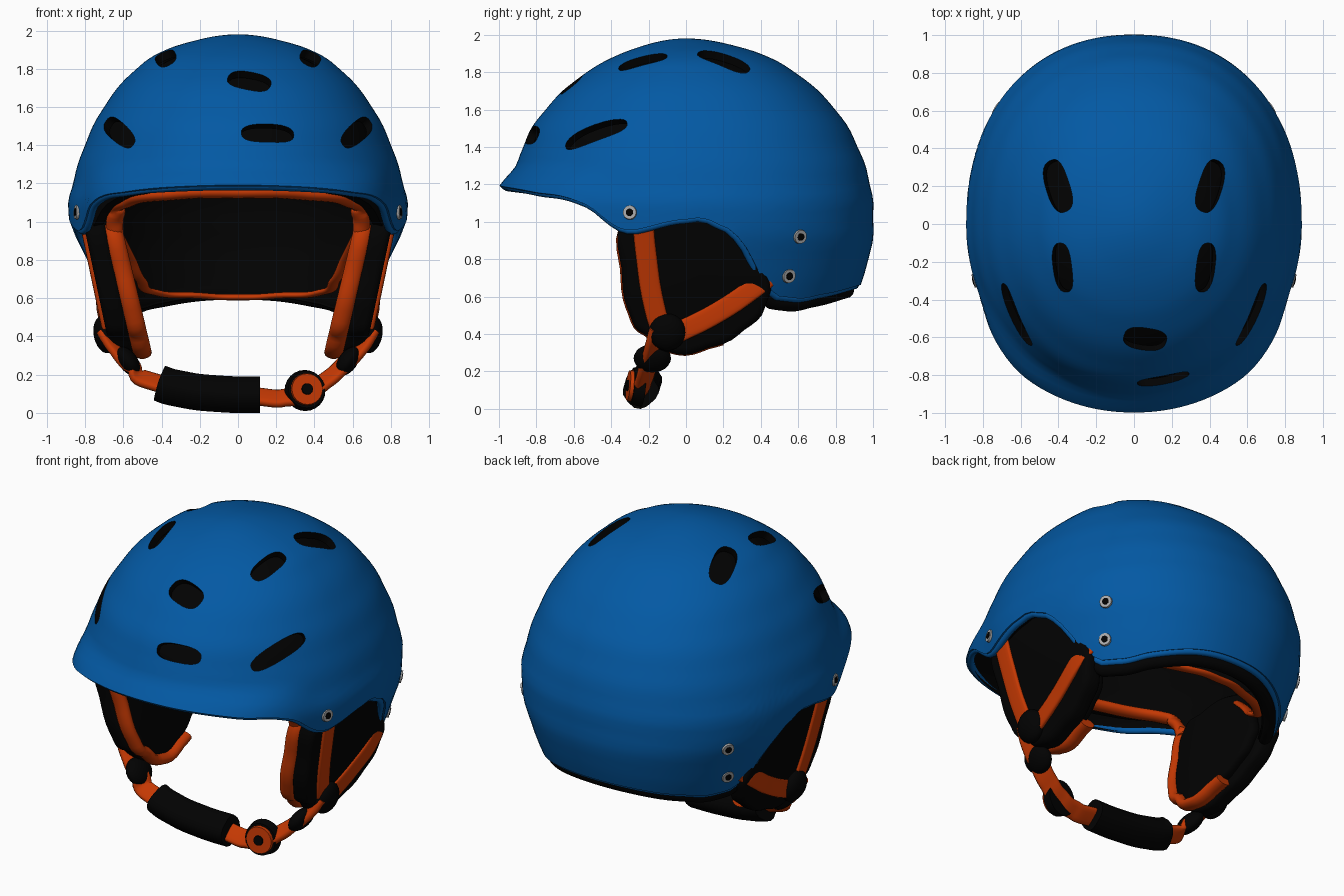
import bpy, bmesh, math
from mathutils import Vector, Matrix

if "Cube" in bpy.data.objects:
    bpy.data.objects.remove(bpy.data.objects["Cube"])


def material(name, color):
    m = bpy.data.materials.new(name)
    m.use_nodes = True
    m.diffuse_color = (*color, 1)
    m.node_tree.nodes["Principled BSDF"].inputs["Base Color"].default_value = (*color, 1)
    return m


BLUE = material("shell blue", (0.001, 0.1, 0.37))
ORANGE = material("strap orange", (0.55, 0.04, 0.001))
BLACK = material("padding black", (0.0006, 0.0006, 0.0006))
GREY = material("rivet grey", (0.4, 0.4, 0.4))


def finish(ob, angle=40):
    # bake modifiers, then smooth with sharp edges kept
    bpy.context.view_layer.update()
    dg = bpy.context.evaluated_depsgraph_get()
    baked = bpy.data.meshes.new_from_object(ob.evaluated_get(dg))
    ob.modifiers.clear()
    ob.data = baked
    bpy.ops.object.select_all(action="DESELECT")
    ob.select_set(True)
    bpy.context.view_layer.objects.active = ob
    bpy.ops.object.shade_smooth_by_angle(angle=math.radians(angle))


def from_bm(name, bm, *mats):
    bmesh.ops.recalc_face_normals(bm, faces=bm.faces)
    me = bpy.data.meshes.new(name)
    bm.to_mesh(me)
    bm.free()
    for m in mats:
        me.materials.append(m)
    ob = bpy.data.objects.new(name, me)
    bpy.context.collection.objects.link(ob)
    return ob


def interp(tab, x):
    # smooth curve through (x, y) pairs
    x = min(max(x, tab[0][0]), tab[-1][0])
    i = next(k for k in range(len(tab) - 1) if x <= tab[k + 1][0])

    def slope(k):
        a, b = tab[max(k - 1, 0)], tab[min(k + 1, len(tab) - 1)]
        return (b[1] - a[1]) / (b[0] - a[0])
    (x0, y0), (x1, y1) = tab[i], tab[i + 1]
    h = x1 - x0
    t = (x - x0) / h
    a, b = y0 + slope(i) * h * t, y1 - slope(i + 1) * h * (1 - t)
    s = t * t * (3 - 2 * t)
    return a * (1 - s) + b * s


def smooth(a, b, x):
    t = min(max((x - a) / (b - a), 0), 1)
    return t * t * (3 - 2 * t)


def signed_pow(v, p):
    return math.copysign(abs(v) ** p, v)


def spline(pts, n=8, closed=False):
    keys = pts[-2:] + pts + pts[:3] if closed else pts
    lo, hi = (2, len(pts) + 2) if closed else (0, len(pts) - 1)
    axes = [[(i, p[k]) for i, p in enumerate(keys)] for k in range(len(pts[0]))]
    total = (hi - lo) * n
    return [Vector([interp(a, lo + j / n) for a in axes]) for j in range(total + (not closed))]


def sweep(name, pts, a, b, mat, wide=(0, 0, 1), closed=False, power=1.0, k=14):
    # rounded section (a along 'wide', b across it) carried along a path
    bm = bmesh.new()
    rings, n = [], len(pts)
    for i, p in enumerate(pts):
        q0 = pts[i - 1] if closed or i else p
        q1 = pts[(i + 1) % n] if closed or i < n - 1 else p
        t = (q1 - q0).normalized()
        w = Vector(wide)
        w = (w - t * w.dot(t)).normalized()
        d = t.cross(w)
        ring = []
        for j in range(k):
            c, s = math.cos(j * math.tau / k), math.sin(j * math.tau / k)
            ring.append(bm.verts.new(p + w * a * signed_pow(c, power) + d * b * signed_pow(s, power)))
        rings.append(ring)
    for i in range(n if closed else n - 1):
        r, q = rings[i], rings[(i + 1) % n]
        for j in range(k):
            bm.faces.new((r[j], r[(j + 1) % k], q[(j + 1) % k], q[j]))
    if not closed:
        bm.faces.new(rings[0])
        bm.faces.new(rings[-1])
    finish(from_bm(name, bm, mat), 60)


# Dome: half width, front reach and back reach by height; rim height by depth
TOP = 1.98
PROFILE = [(1.98, 0, 0, 0), (1.95, .215, .20, .225), (1.9, .375, .345, .395), (1.8, .53, .53, .58),
           (1.6, .70, .75, .797), (1.4, .80, .87, .917), (1.2, .862, .915, .982),
           (1.03, .885, .92, 1.0), (.8, .83, .9, .975), (.5, .72, .85, .87)]
RIM = [(-1, 1.18), (-.8, 1.145), (-.58, 1.09), (-.46, 1.0), (-.37, .95), (-.27, .95), (0, 1.0),
       (.18, .97), (.32, .855), (.4, .73), (.48, .635), (.6, .585), (.8, .6), (1, .65)]
TABLES = [[(math.sqrt(TOP - r[0]), r[c]) for r in PROFILE] for c in (1, 2, 3)]


def roundness(y):
    return 2.05 if y < 0 else 2.2


def reach(z):
    return [interp(t, math.sqrt(max(TOP - z, 0))) for t in TABLES]


def side_x(y, z):
    w, f, b = reach(z)
    p = roundness(y)
    return w * (1 - abs(y / (f if y < 0 else b)) ** p) ** (1 / p)


def dome(name, mat, scale, drop, rim_shift, flare, thick, n=128, m=44):
    bm = bmesh.new()
    pole = bm.verts.new((0, 0, TOP - drop))
    cols = []
    for i in range(n):
        c, s = math.cos(i * math.tau / n), math.sin(i * math.tau / n)
        xn, yn = [signed_pow(v, 2 / roundness(c)) for v in (s, c)]
        span = math.sqrt(TOP - interp(RIM, yn) - rim_shift(yn))
        col = []
        for j in range(1, m + 1):
            z = TOP - (span * j / m) ** 2
            w, f, b = reach(z)
            k = scale * (1 + flare * smooth(.35, .85, -yn) * smooth(1.32, 1.17, z))
            col.append(bm.verts.new((xn * w * k, yn * (f if yn < 0 else b) * k, z - drop)))
        cols.append(col)
    for i in range(n):
        p, q = cols[i], cols[(i + 1) % n]
        bm.faces.new((pole, p[0], q[0]))
        for j in range(m - 1):
            bm.faces.new((p[j], p[j + 1], q[j + 1], q[j]))
    edge = [c[-1].co.copy() for c in cols]
    ob = from_bm(name, bm, mat, BLACK)
    mod = ob.modifiers.new("thickness", "SOLIDIFY")
    mod.thickness, mod.offset, mod.material_offset = thick, -1, 1
    return ob, edge


shell, rim = dome("shell", BLUE, 1, 0, lambda y: .012, .095, .045)
liner, _ = dome("liner", BLACK, .93, .05, lambda y: .06 * (1 - smooth(.25, .5, y)), 0, .05)
finish(liner)
sweep("shell_rim", [p - Vector((p.x, p.y, 0)).normalized() * .03 for p in rim], .022, .02, BLUE, closed=True)

# Vents: centre, long direction, half length, half width
vents = [((.155, -.82, 1.46), (1, 0, .09), .14, .052), ((.06, -.62, 1.75), (1, 0, -.42), .115, .074)]
for s in (1, -1):
    vents += [((s * .62, -.48, 1.465), (s * .2, .4, .17), .19, .05),
              ((s * .375, -.23, 1.85), (s * .1, 1, .2), .135, .055),
              ((s * .4, .2, 1.85), (s * .35, 1, -.3), .15, .068)]
bm = bmesh.new()
for loc, along, length, width in vents:
    loc = Vector(loc)
    nz = (loc - Vector((0, 0, .95))).normalized()
    nx = Vector(along)
    nx = (nx - nz * nx.dot(nz)).normalized()
    place = Matrix.Translation(loc) @ Matrix((nx, nz.cross(nx), nz)).transposed().to_4x4()
    cone = bmesh.ops.create_cone(bm, cap_ends=True, segments=28, radius1=1, radius2=1, depth=.4)
    for v in cone["verts"]:
        v.co = place @ Vector((length * signed_pow(v.co.x, .75), width * signed_pow(v.co.y, .75), v.co.z))
for f in bm.faces:
    f.material_index = 1
cutter = from_bm("vent_cutter", bm, BLUE, BLACK)
cutter.hide_render = True
cut = shell.modifiers.new("vents", "BOOLEAN")
cut.object, cut.operation, cut.solver = cutter, "DIFFERENCE", "EXACT"
finish(shell)
bpy.data.objects.remove(cutter)


def disc(name, loc, normal, radius, depth, mat):
    bm = bmesh.new()
    turn = Vector(normal).to_track_quat("Z", "Y").to_matrix().to_4x4()
    bmesh.ops.create_cone(bm, cap_ends=True, segments=24, radius1=radius, radius2=radius * .9,
                          depth=depth, matrix=Matrix.Translation(loc) @ turn)
    finish(from_bm(name, bm, mat))


def pad_x(z):
    return .60 + .21 * z


def slab(name, outline, s, x0, x1, mat, bevel):
    bm = bmesh.new()
    a, b = [[bm.verts.new((s * (pad_x(p.y) - d), p.x, p.y)) for p in outline] for d in (x0, x1)]
    bm.faces.new(a)
    bm.faces.new(b)
    for i in range(len(a)):
        j = (i + 1) % len(a)
        bm.faces.new((a[i], a[j], b[j], b[i]))
    ob = from_bm(name, bm, mat)
    mod = ob.modifiers.new("soft edge", "BEVEL")
    mod.width, mod.segments, mod.angle_limit = bevel, 3, math.radians(50)
    finish(ob, 50)


# Ear pads, straps and rivets on both sides
outline = spline([(-.34, 1.0), (-.345, .75), (-.30, .5), (-.21, .39), (-.08, .30), (.12, .325),
                  (.31, .42), (.43, .57), (.42, .74), (.3, .92), (.12, 1.07), (-.18, 1.07)], 5, True)
mid = Vector((.02, .69))
inner = [mid + (p - mid) * .93 for p in outline]
core = [mid + (p - mid) * .88 for p in outline]
for s, side in ((1, "left"), (-1, "right")):
    slab("ear_pad_" + side, outline, s, 0, .12, BLACK, .035)
    slab("ear_cushion_" + side, core, s, .11, .185, BLACK, .03)
    # orange piping only along the front and bottom edges
    sweep("ear_piping_" + side, [Vector((s * (pad_x(p.y) - .145 - .03 * (1 - p.y)), p.x, p.y))
                                 for p in inner[:28]], .05, .034, ORANGE, (1, 0, 0))
    # each strap point: depth, height, how far it tucks inward
    for name, line, wide in (
            ("front_strap_", [(-.23, 1.0, 0), (-.21, .8, 0), (-.17, .55, 0), (-.12, .4, 0)], (0, 1, 0)),
            ("rear_strap_", [(.43, .70, .05), (.34, .63, .01), (.16, .51, 0), (-.04, .41, 0)], (0, .5, -.85))):
        pts = spline([(s * (pad_x(z) + .004 - tuck), y, z) for y, z, tuck in line], 4)
        sweep(name + side, pts, .056, .016, ORANGE, wide, power=.5)
    for i, (y, z) in enumerate(((-.3, 1.05), (.61, .92), (.55, .71))):
        loc = Vector((s * side_x(y, z), y, z))
        normal = Vector((loc.x, loc.y * .7, .05 if z > 1 else -.15))
        disc(f"rivet_{side}_{i}", loc, normal, .04, .018, GREY)
        disc(f"rivet_hole_{side}_{i}", loc, normal, .022, .024, BLACK)

# Brow band, neck roll and neck piping
brow = [(.645, -.32, .93), (.635, -.38, 1.04), (.58, -.46, 1.105), (.35, -.61, 1.143), (0, -.67, 1.153)]
neck = [(.62, .20, .92), (.56, .34, .80), (.505, .46, .69), (.43, .60, .63), (.22, .71, .615), (0, .76, .605)]


def mirrored(pts):
    return spline(pts + [(-x, y, z) for x, y, z in reversed(pts[:-1])], 8)


sweep("brow_band", mirrored(brow), .032, .046, ORANGE)
sweep("neck_piping", mirrored(neck), .016, .03, ORANGE)
roll = [Vector((p.x * .92, p.y * .92, p.z - .025)) for p in rim if p.y > .42 and p.z < .75]
roll = sorted(roll, key=lambda p: math.atan2(p.x, p.y))
sweep("neck_roll", roll, .045, .04, BLACK)


# Chin strap with clasps, sleeve and buckle
def chin(pts, n=8):
    return spline([(x, -.27 + .3 * z, z) for x, z in pts], n)


DIAG = (0, .75, .65)
sweep("chin_strap", chin([(-.70, .43), (-.64, .34), (-.55, .24), (-.45, .165), (-.16, .12), (.11, .085),
                          (.25, .08), (.36, .11), (.46, .17), (.55, .25), (.64, .34), (.70, .43)]),
      .058, .022, ORANGE, DIAG, power=.5)
sweep("chin_sleeve", chin([(-.41, .155), (-.3, .125), (-.1, .10), (.115, .095)]), .092, .085, BLACK, DIAG, power=.75)


def pebble(name, loc, size, tilt):
    bm = bmesh.new()
    bmesh.ops.create_uvsphere(bm, u_segments=20, v_segments=12, radius=1, matrix=Matrix.Translation(loc)
                              @ Matrix.Rotation(tilt, 4, "Y") @ Matrix.Diagonal((*size, 1)))
    finish(from_bm(name, bm, BLACK))


for s, side in ((1, "left"), (-1, "right")):
    pebble("strap_anchor_" + side, (s * .695, -.10, .41), (.06, .10, .10), s * .2)
    pebble("slide_clasp_" + side, (s * .575, -.18, .27), (.05, .10, .085), s * .6)
face = Vector((.15, -1, .1)).normalized()
hub = Vector((.355, -.26, .12))
disc("buckle_base", hub, face, .108, .06, BLACK)
disc("buckle_plate", hub + face * .025, face, .09, .05, ORANGE)
disc("buckle_button", hub + face * .045, face, .032, .03, BLACK)
